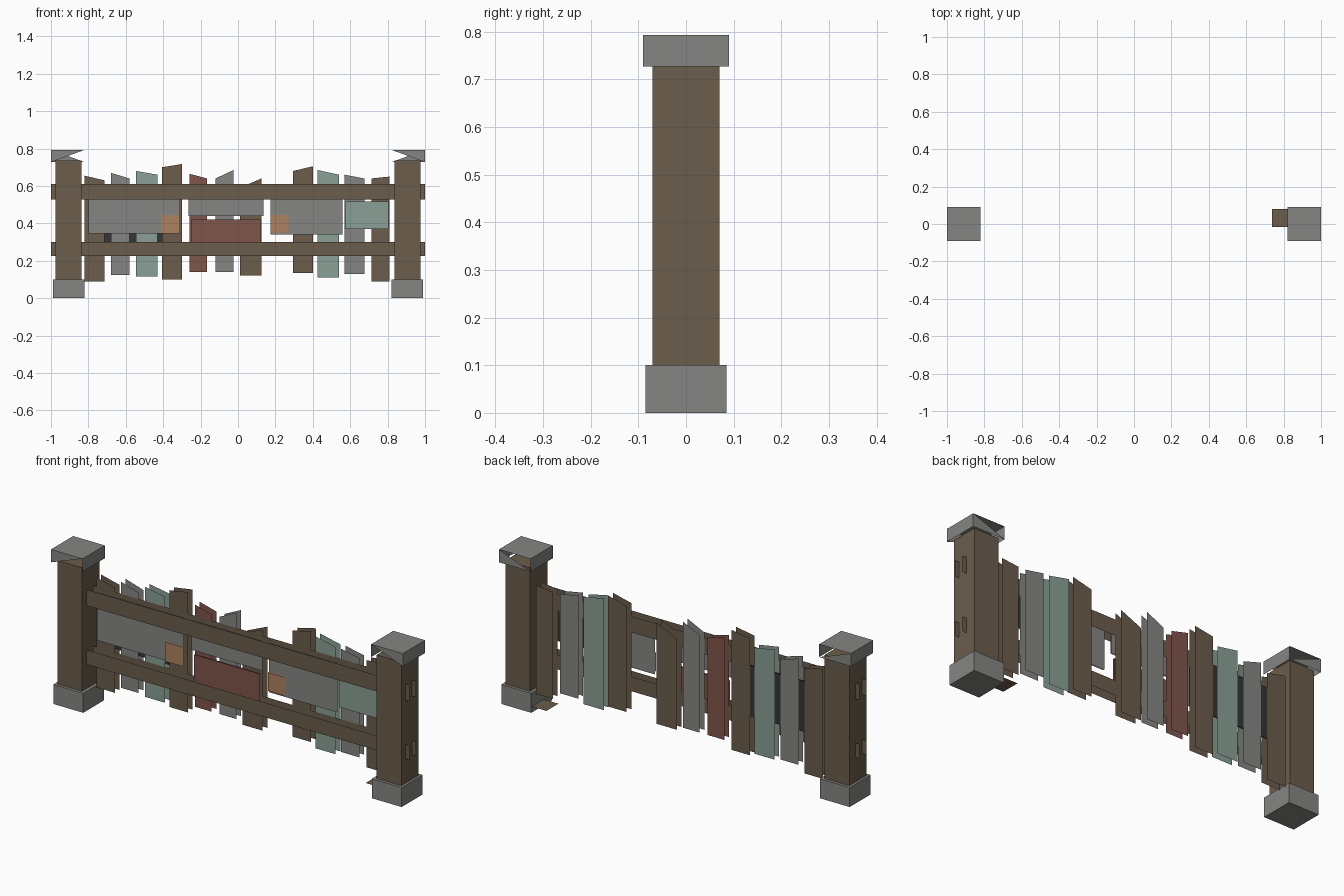
import bpy

cube = bpy.data.objects.get("Cube")
if cube:
    bpy.data.objects.remove(cube, do_unlink=True)


def material(name, rgb):
    m = bpy.data.materials.new(name)
    m.use_nodes = True
    m.diffuse_color = (*rgb, 1)
    m.node_tree.nodes["Principled BSDF"].inputs["Base Color"].default_value = (*rgb, 1)
    return m


brown = material("brown_wood", (.147, .11, .072))
gray = material("weathered_gray", (.235, .24, .225))
mint = material("faded_mint", (.255, .35, .3))
red = material("faded_red", (.215, .092, .072))
orange = material("rust_orange", (.42, .22, .12))
dark = material("charcoal", (.035, .035, .035))


def mesh(name, verts, faces, mat):
    me = bpy.data.meshes.new(name)
    me.from_pydata(verts, [], faces)
    me.materials.append(mat)
    ob = bpy.data.objects.new(name, me)
    bpy.context.scene.collection.objects.link(ob)
    return ob


def slab(name, x0, x1, z0, left, right, y0, y1, mat):
    """Board made of a front and a back sheet, with a slanted top."""
    outline = [(x0, z0), (x1, z0), (x1, right), (x0, left)]
    verts = [(x, y, z) for y in (y0, y1) for x, z in outline]
    return mesh(name, verts, [(0, 1, 2, 3), (7, 6, 5, 4)], mat)


def box(name, x, w, z0, z1, mat, faces=None):
    """Square column; vertices run counter-clockwise from the front left."""
    h = w / 2
    ring = [(x - h, -h), (x + h, -h), (x + h, h), (x - h, h)]
    verts = [(a, b, z) for z in (z0, z1) for a, b in ring]
    sides = [(i, (i + 1) % 4, (i + 1) % 4 + 4, i + 4) for i in range(4)]
    return mesh(name, verts, faces or sides + [(3, 2, 1, 0), (4, 5, 6, 7)], mat)


# Posts with bases and broken, open-bottomed caps
open_cap = {
    -1: [(4, 5, 6, 7), (1, 2, 6, 5), (3, 0, 4, 7), (0, 5, 4), (2, 3, 7)],
    1: [(4, 5, 6, 7), (1, 2, 6, 5), (3, 0, 4, 7), (1, 5, 4), (2, 3, 6)],
}
for side, label in ((-1, "right"), (1, "left")):
    box(label + "_post", side * .907, .14, .1, .735, brown)
    box(label + "_base", side * .905, .17, 0, .1, gray)
    box(label + "_cap", side * .91, .18, .727, .793, gray, open_cap[side])

# Rails running through both posts
for label, z0, z1 in (("lower", .225, .3), ("upper", .527, .61)):
    slab(label + "_rail", -1, 1, z0, z1, z1, -.035, .018, brown)

# Uneven pickets: left edge, right edge, bottom, top left, top right
pickets = [
    (-.82, -.715, .09, .655, .63, brown),
    (-.68, -.58, .125, .67, .64, gray),
    (-.545, -.43, .115, .68, .66, mint),
    (-.405, -.3, .1, .7, .717, brown),
    (-.26, -.165, .14, .665, .64, red),
    (-.12, -.025, .14, .64, .685, gray),
    (.01, .125, .12, .59, .64, brown),
    (.295, .4, .135, .68, .705, brown),
    (.425, .54, .11, .685, .66, mint),
    (.57, .675, .13, .66, .64, gray),
    (.715, .81, .09, .64, .65, brown),
]
for i, (x0, x1, z0, left, right, mat) in enumerate(pickets):
    slab(f"picket_{i + 1}", x0, x1, z0, left, right, .022, .06, mat)

# Patch panels between rails and pickets
panels = [
    ("large_panel", -.8, -.31, .345, .59, gray, 0),
    ("middle_panel", -.265, .135, .44, .59, gray, 0),
    ("red_panel", -.25, .12, .27, .42, red, 0),
    ("wide_panel", .175, .56, .34, .59, gray, 0),
    ("mint_panel", .575, .805, .37, .518, mint, 0),
    ("first_rust_patch", -.41, -.31, .345, .445, orange, -.008),
    ("second_rust_patch", .175, .27, .35, .445, orange, -.008),
]
for name, x0, x1, z0, z1, mat, y in panels:
    slab(name, x0, x1, z0, z1, z1, y, y + .006, mat)

# Dark backings of the end panels
slab("large_panel_backing", -.8, -.4, .3, .56, .56, .05, .056, dark)
slab("mint_panel_backing", .575, .805, .37, .518, .518, .012, .016, dark)

# Loose flat board beside the left base
mesh("loose_board", [(.737, -.017, .03), (.83, -.017, .03),
                     (.83, .08, .03), (.737, .08, .03)], [(0, 1, 2, 3)], brown)
